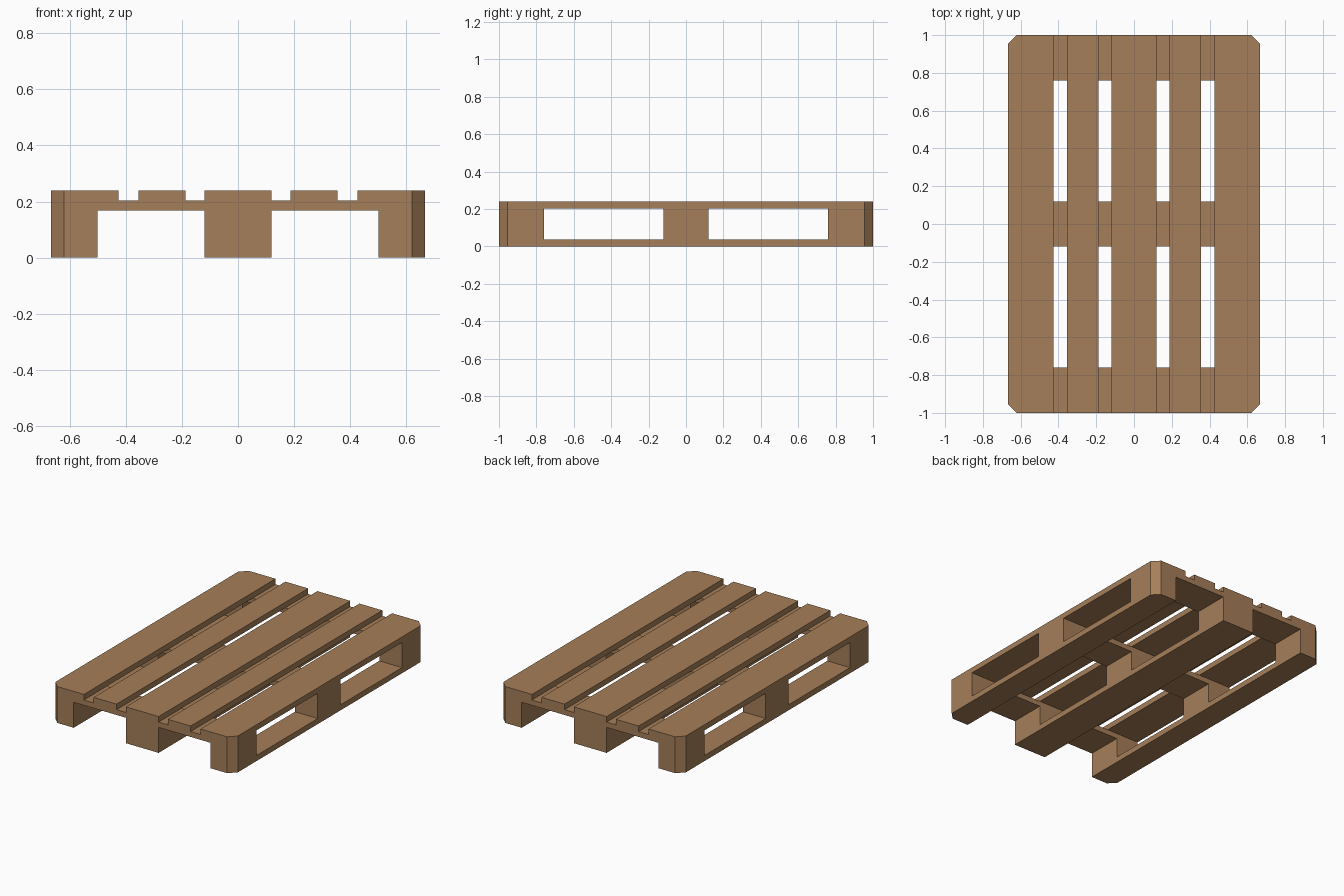
import bpy, bmesh

if "Cube" in bpy.data.objects:
    bpy.data.objects.remove(bpy.data.objects["Cube"])

W, L, H = 0.6667, 1.0, 0.24        # half width, half length, height
CH = 0.046                         # corner chamfer
BOARD = 0.037                      # board thickness
DECK = H - BOARD                   # underside of top boards
CROSS = 0.168                      # underside of cross boards

wood = bpy.data.materials.new("wood")
wood.diffuse_color = (0.38, 0.21, 0.10, 1)
wood.use_nodes = True
wood.node_tree.nodes["Principled BSDF"].inputs["Base Color"].default_value = wood.diffuse_color


def add_object(name, bm):
    bmesh.ops.recalc_face_normals(bm, faces=bm.faces)
    mesh = bpy.data.meshes.new(name)
    bm.to_mesh(mesh)
    bm.free()
    obj = bpy.data.objects.new(name, mesh)
    bpy.context.collection.objects.link(obj)
    return obj


def cutter(name, boxes):
    """One helper object holding separate boxes (x0, x1, y0, y1, z0, z1)."""
    bm = bmesh.new()
    for x0, x1, y0, y1, z0, z1 in boxes:
        vs = bmesh.ops.create_cube(bm, size=1)["verts"]
        for v in vs:
            v.co = (x1 if v.co.x > 0 else x0,
                    y1 if v.co.y > 0 else y0,
                    z1 if v.co.z > 0 else z0)
    obj = add_object(name, bm)
    obj.hide_render = True
    return obj


# pallet body: octagonal outline extruded to full height
bm = bmesh.new()
outline = []
for sx, sy in ((1, 1), (-1, 1), (-1, -1), (1, -1)):
    pair = [(sx * W, sy * (L - CH), 0), (sx * (W - CH), sy * L, 0)]
    outline += pair if sx * sy > 0 else pair[::-1]
base = bm.faces.new([bm.verts.new(p) for p in outline])
ext = bmesh.ops.extrude_face_region(bm, geom=[base])
bmesh.ops.translate(bm, vec=(0, 0, H),
                    verts=[g for g in ext["geom"] if isinstance(g, bmesh.types.BMVert)])
pallet = add_object("pallet", bm)
pallet.data.materials.append(wood)

# mirrored x gaps between deck boards, y bays between cross boards
gaps = [(0.120, 0.1875), (0.354, 0.426)]
gaps += [(-b, -a) for a, b in gaps]
bays = [(0.12, 0.76), (-0.76, -0.12)]
forks = [(0.12, 0.50), (-0.50, -0.12)]

cutters = [
    # fork openings from the ends, between the three runners
    cutter("end_openings", [(a, b, -1.2, 1.2, -0.1, CROSS) for a, b in forks]),
    # fork openings from the sides, between the rows of blocks
    cutter("side_openings", [(-0.9, 0.9, a, b, BOARD, DECK) for a, b in bays]),
    # slots clear through the deck
    cutter("deck_slots", [(*g, *b, 0.1, 0.3) for g in gaps for b in bays]),
    # grooves above the cross boards
    cutter("deck_grooves", [(*g, -1.2, 1.2, DECK, 0.3) for g in gaps]),
]

for c in cutters:
    mod = pallet.modifiers.new(c.name, "BOOLEAN")
    mod.operation = "DIFFERENCE"
    mod.solver = "EXACT"
    mod.object = c

# bake the cuts and remove the helpers
bpy.context.view_layer.update()
deps = bpy.context.evaluated_depsgraph_get()
result = bpy.data.meshes.new_from_object(pallet.evaluated_get(deps))
pallet.modifiers.clear()
pallet.data = result
result.name = "pallet"
result.materials.clear()
result.materials.append(wood)
for c in cutters:
    bpy.data.objects.remove(c)
